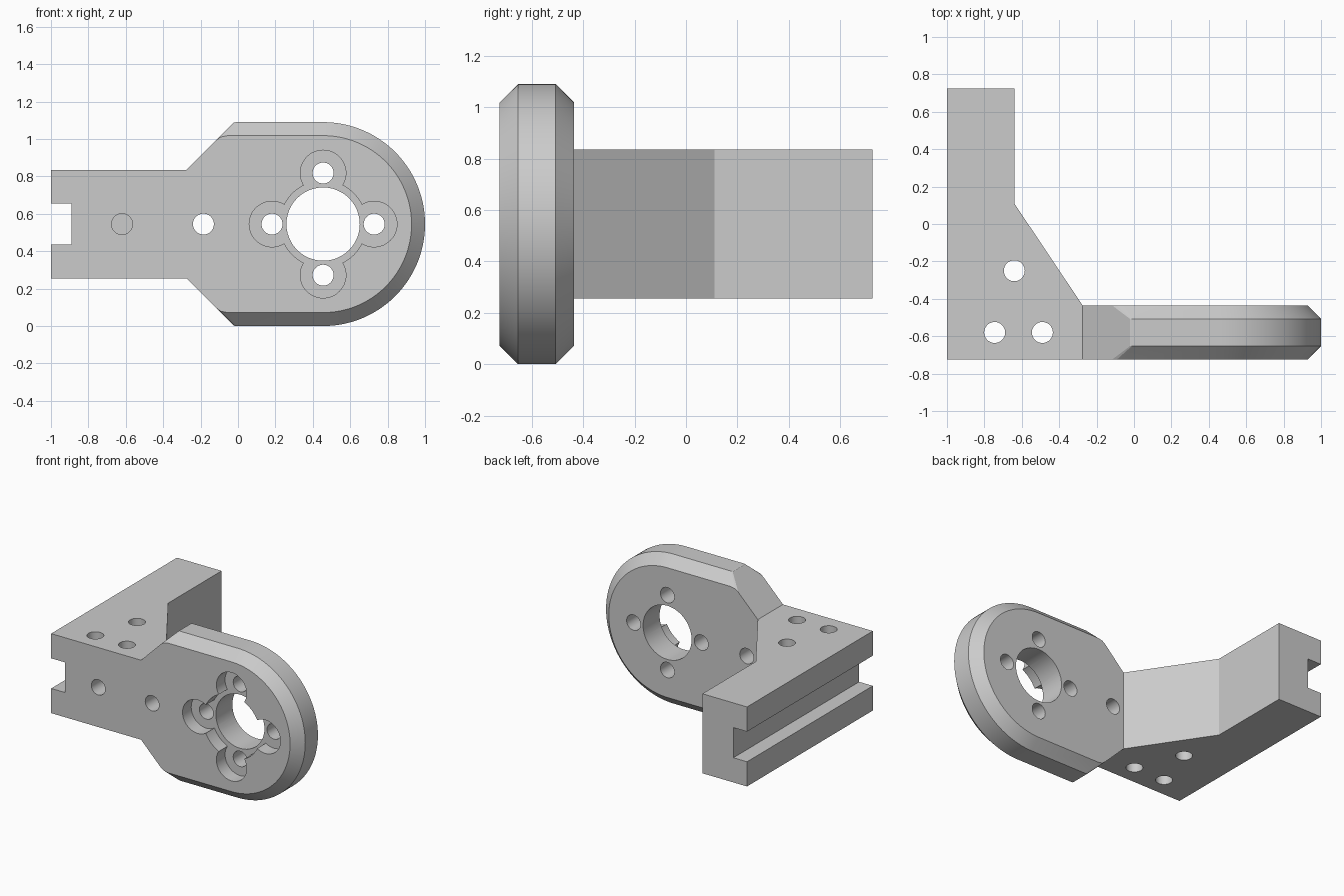
import bpy, bmesh, math
from mathutils import Matrix, Vector

cube = bpy.data.objects.get("Cube")
if cube:
    bpy.data.objects.remove(cube, do_unlink=True)

grey = bpy.data.materials.new("plain grey")
grey.use_nodes = True
grey.diffuse_color = (0.6, 0.6, 0.6, 1)
grey.node_tree.nodes["Principled BSDF"].inputs["Base Color"].default_value = (0.6, 0.6, 0.6, 1)

FRONT, REAR = -0.725, -0.435       # plate thickness range
MID = 0.545                        # height of the centre line
HUB = 0.455                        # x of the hub centre
LOW, HIGH = 0.255, 0.835           # arm height range


def add_object(name, bm):
    bmesh.ops.recalc_face_normals(bm, faces=bm.faces[:])
    mesh = bpy.data.meshes.new(name)
    bm.to_mesh(mesh)
    bm.free()
    mesh.materials.append(grey)
    obj = bpy.data.objects.new(name, mesh)
    bpy.context.collection.objects.link(obj)
    return obj


def loft(name, loops):
    """Skin a stack of equal-length loops and cap both ends."""
    bm = bmesh.new()
    rings = [[bm.verts.new(p) for p in loop] for loop in loops]
    n = len(rings[0])
    for a, b in zip(rings, rings[1:]):
        for i in range(n):
            j = (i + 1) % n
            bm.faces.new((a[i], a[j], b[j], b[i]))
    bm.faces.new(rings[0])
    bm.faces.new(rings[-1])
    return add_object(name, bm)


def cylinder(start, end, radius, sides=48):
    start, end = Vector(start), Vector(end)
    axis = end - start
    turn = Vector((0, 0, 1)).rotation_difference(axis).to_matrix().to_4x4()
    bm = bmesh.new()
    bmesh.ops.create_cone(bm, cap_ends=True, segments=sides, radius1=radius, radius2=radius,
                          depth=axis.length, matrix=Matrix.Translation((start + end) / 2) @ turn)
    return add_object("hole_cutter", bm)


def bore(x, z, radius, depth):
    """Cutter entering from the front face."""
    return cylinder((x, FRONT - 0.1, z), (x, FRONT + depth, z), radius)


def cut(obj, cutters):
    """Subtract the cutters, bake the result and shade it."""
    for c in cutters:
        c.hide_render = True
        mod = obj.modifiers.new("cut", 'BOOLEAN')
        mod.operation, mod.solver, mod.object = 'DIFFERENCE', 'EXACT', c
    bpy.context.view_layer.update()
    graph = bpy.context.evaluated_depsgraph_get()
    mesh = bpy.data.meshes.new_from_object(obj.evaluated_get(graph))
    obj.modifiers.clear()
    obj.data = mesh
    for c in cutters:
        bpy.data.objects.remove(c, do_unlink=True)
    bpy.ops.object.select_all(action='DESELECT')
    obj.select_set(True)
    bpy.context.view_layer.objects.active = obj
    bpy.ops.object.shade_smooth_by_angle(angle=math.radians(25))


# Angled arm with a groove along its outer side
arm_plan = [(-1, 0.725), (-0.64, 0.725), (-0.64, 0.11),
            (-0.275, REAR), (-0.275, FRONT), (-1, FRONT)]
arm = loft("angled_arm", [[(x, y, z) for x, y in arm_plan] for z in (LOW, HIGH)])
bm = bmesh.new()
bmesh.ops.create_cube(bm, size=1, matrix=Matrix.Translation((-1, 0, MID)) @ Matrix.Diagonal((0.22, 2, 0.22, 1)))
groove = add_object("groove_cutter", bm)
arm_cutters = [groove, bore(-0.62, MID, 0.056, 0.29)]
for x, y in ((-0.64, -0.25), (-0.745, -0.58), (-0.49, -0.58)):
    arm_cutters.append(cylinder((x, y, 0), (x, y, 1.2), 0.056))
cut(arm, arm_cutters)


# Rounded plate, chamfered along its straight and curved rims
def outline(radius, corner, y):
    upper = [(-0.275, HIGH - MID)] + corner
    arc = [(HUB + radius * math.sin(math.pi * i / 64), radius * math.cos(math.pi * i / 64))
           for i in range(65)]
    lower = [(x, -z) for x, z in reversed(upper)]
    return [(x, y, MID + z) for x, z in upper + arc + lower]


outer_corner = [(-0.022, 0.543), (-0.012, 0.545), (0.0, 0.545)]
inner_corner = [(-0.117, 0.448), (-0.092, 0.466), (-0.055, 0.473)]
plate = loft("hub_plate", [outline(0.473, inner_corner, FRONT),
                           outline(0.545, outer_corner, FRONT + 0.072),
                           outline(0.545, outer_corner, REAR - 0.072),
                           outline(0.473, inner_corner, REAR)])

# Hub opening, lobed recess and screw holes
plate_cutters = [bore(HUB, MID, 0.232, 0.1)]
ring = [(HUB + dx, MID + dz) for dx, dz in ((0.273, 0), (-0.273, 0), (0, 0.273), (0, -0.273))]
plate_cutters += [bore(x, z, 0.122, 0.1) for x, z in ring]
plate_cutters += [bore(x, z, 0.056, 0.5) for x, z in ring + [(-0.185, MID)]]
plate_cutters.append(bore(HUB, MID, 0.196, 0.5))
cut(plate, plate_cutters)
